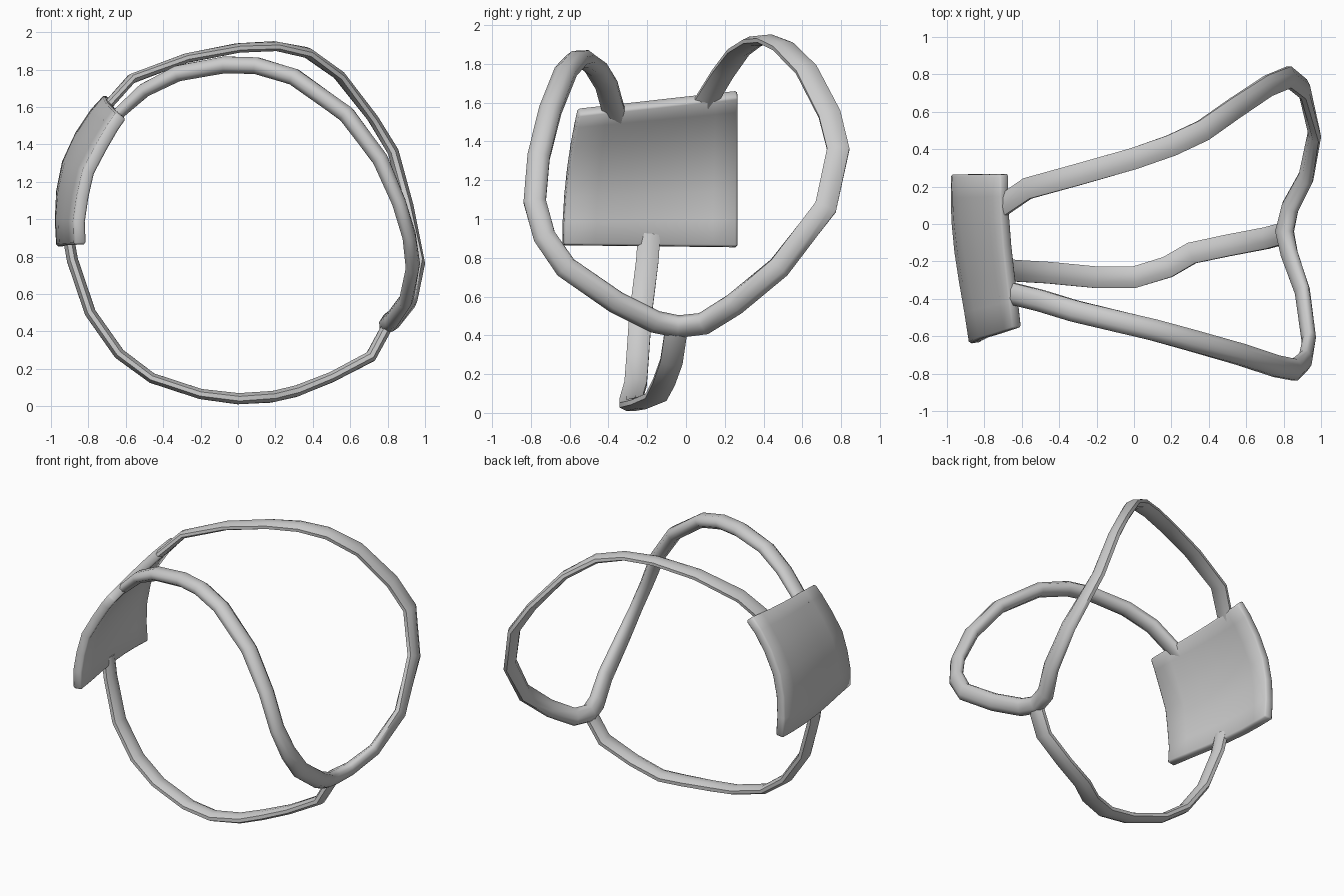
import bpy, bmesh, math
from mathutils import Vector

if "Cube" in bpy.data.objects:
    bpy.data.objects.remove(bpy.data.objects["Cube"])


def finish(name, bm, angle):
    bmesh.ops.recalc_face_normals(bm, faces=bm.faces)
    me = bpy.data.meshes.new(name)
    bm.to_mesh(me)
    bm.free()
    ob = bpy.data.objects.new(name, me)
    bpy.context.collection.objects.link(ob)
    bpy.ops.object.select_all(action='DESELECT')
    ob.select_set(True)
    bpy.context.view_layer.objects.active = ob
    bpy.ops.object.shade_smooth_by_angle(angle=math.radians(angle))
    return ob


def strap(name, path, sides=8):
    """Sweep a flattened oval; path rows are x, y, z, thickness (facing the ring centre)."""
    bm = bmesh.new()
    pts = [Vector(p[:3]) for p in path]
    rings = []
    for i, p in enumerate(pts):
        ends = [(p - pts[i - 1]).normalized()] if i else []
        if i < len(pts) - 1:
            ends.append((pts[i + 1] - p).normalized())
        t = sum(ends, Vector()).normalized()
        r = Vector((p.x, 0, p.z - 0.95))
        r = (r - t * r.dot(t)).normalized()
        s = t.cross(r)
        ring = []
        for k in range(sides):
            a = 2 * math.pi * (k + 0.5) / sides
            c, d = math.cos(a), math.sin(a)
            ring.append(bm.verts.new(p + s * c * 0.0625 + r * d * path[i][3] * 0.54))
        rings.append(ring)
    for a, b in zip(rings, rings[1:]):
        for k in range(sides):
            j = (k + 1) % sides
            bm.faces.new((a[k], a[j], b[j], b[k]))
    bm.faces.new(rings[0])
    bm.faces.new(rings[-1])
    return finish(name, bm, 60)


# Upper loop: from the plate, over the back, down to the joint and up over the front
strap("upper_strap_loop", [
    (-.73, .08, 1.57, .05), (-.57, .19, 1.75, .05), (-.28, .27, 1.86, .05),
    (0, .35, 1.915, .05), (.2, .42, 1.925, .05), (.37, .5, 1.89, .055),
    (.54, .62, 1.77, .055), (.72, .74, 1.54, .055), (.83, .785, 1.36, .06),
    (.91, .72, 1.06, .06), (.965, .48, .75, .065), (.92, .25, .56, .07),
    (.835, .09, .46, .08), (.805, -.04, .445, .09), (.83, -.16, .47, .08),
    (.9, -.36, .57, .07), (.935, -.62, .75, .07), (.915, -.73, .91, .07),
    (.86, -.78, 1.09, .075), (.76, -.76, 1.32, .085), (.58, -.7, 1.56, .09),
    (.3, -.62, 1.76, .09), (.1, -.565, 1.82, .09), (-.07, -.525, 1.825, .09),
    (-.32, -.465, 1.78, .085), (-.5, -.41, 1.69, .075), (-.7, -.36, 1.51, .06)])

# Lower strap: from the plate, under the ring to the joint
strap("lower_strap", [
    (-.91, -.19, .92, .06), (-.885, -.2, .78, .06), (-.79, -.235, .5, .06),
    (-.635, -.25, .28, .06), (-.46, -.26, .15, .055), (-.2, -.285, .065, .055),
    (0, -.285, .04, .06), (.18, -.23, .05, .06), (.31, -.155, .08, .06),
    (.5, -.115, .155, .055), (.71, -.075, .265, .06), (.8, -.05, .43, .06)])

# Curved plate: upright profile (z, front x, back x), bulging outward across its width
profile = [(.87, -.845, -.935), (1.0, -.85, -.945), (1.14, -.83, -.94),
           (1.28, -.80, -.91), (1.42, -.73, -.84), (1.53, -.67, -.76), (1.60, -.625, -.69)]
columns = [0, .18, .36, .54, .72, .86, 1]
bm = bmesh.new()
grid = []
for z, xf, xb in profile:
    v = (z - .87) / .73
    row = []
    for u in columns:
        x = xf + (xb - xf) * u - .03 * math.sin(math.pi * u ** 1.4) * (1 - .5 * v)
        y = -.635 + .08 * v * v * (1 - u) + .9 * u
        row.append(bm.verts.new((x, y, z + (u - .5) * (.10 * v - .01) - .01 * (1 - v))))
    grid.append(row)
for a, b in zip(grid, grid[1:]):
    for k in range(len(columns) - 1):
        bm.faces.new((a[k], a[k + 1], b[k + 1], b[k]))
plate = finish("curved_plate", bm, 180)
mod = plate.modifiers.new("thickness", 'SOLIDIFY')
mod.thickness = .065
mod.offset = 0
bev = plate.modifiers.new("soft_rim", 'BEVEL')
bev.width = .01
bev.segments = 1
bev.limit_method = 'ANGLE'
bev.angle_limit = math.radians(50)
